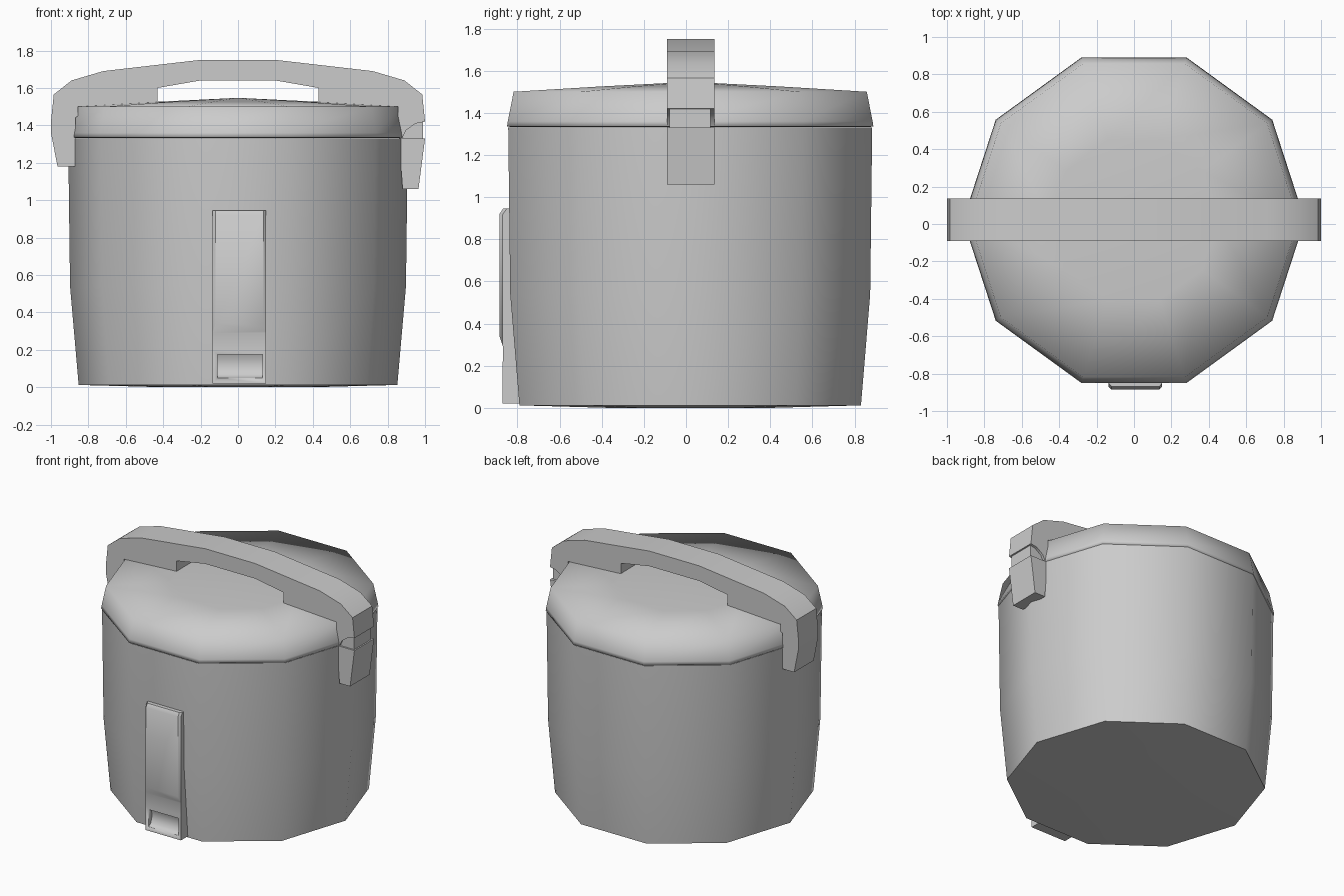
import bpy, bmesh, math

cube = bpy.data.objects.get("Cube")
if cube:
    bpy.data.objects.remove(cube, do_unlink=True)

GREY = (0.6, 0.6, 0.6, 1.0)
grey = bpy.data.materials.new("light_grey_plastic")
grey.use_nodes = True
grey.diffuse_color = GREY
grey.node_tree.nodes["Principled BSDF"].inputs["Base Color"].default_value = GREY

SIDES = 10
CENTRE_Y = 0.02


def finish(name, bm, angle):
    bmesh.ops.recalc_face_normals(bm, faces=bm.faces)
    mesh = bpy.data.meshes.new(name)
    bm.to_mesh(mesh)
    bm.free()
    mesh.materials.append(grey)
    obj = bpy.data.objects.new(name, mesh)
    bpy.context.collection.objects.link(obj)
    bpy.ops.object.select_all(action='DESELECT')
    obj.select_set(True)
    bpy.context.view_layer.objects.active = obj
    bpy.ops.object.shade_smooth_by_angle(angle=math.radians(angle))
    return obj


def turned(name, profile, angle):
    """Ten-sided solid from (radius, height) pairs; radius 0 makes a tip."""
    bm = bmesh.new()
    rings = []
    for r, z in profile:
        count = SIDES if r else 1
        rings.append([bm.verts.new((r * math.cos(math.tau * i / SIDES),
                                    CENTRE_Y + r * math.sin(math.tau * i / SIDES), z))
                      for i in range(count)])
    for low, high in zip(rings, rings[1:]):
        for i in range(SIDES):
            j = (i + 1) % SIDES
            if len(low) == 1:
                bm.faces.new((low[0], high[j], high[i]))
            elif len(high) == 1:
                bm.faces.new((low[i], low[j], high[0]))
            else:
                bm.faces.new((low[i], low[j], high[j], high[i]))
    return finish(name, bm, angle)


def prism(name, outline, start, end, axis, angle=30):
    """Extrude an outline along y (points x, z) or along x (points y, z)."""
    bm = bmesh.new()
    place = (lambda p, d: (p[0], d, p[1])) if axis == 'y' else (lambda p, d: (d, p[0], p[1]))
    a = [bm.verts.new(place(p, start)) for p in outline]
    b = [bm.verts.new(place(p, end)) for p in outline]
    bm.faces.new(a)
    bm.faces.new(b[::-1])
    for i in range(len(a)):
        j = (i + 1) % len(a)
        bm.faces.new((a[i], b[i], b[j], a[j]))
    return finish(name, bm, angle)


# Tub and lid
turned("tub", [(0, 0), (0.4, 0.0), (0.852, 0.012), (0.898, 0.54), (0.908, 1.33), (0, 1.33)], 45)
turned("lid", [(0.88, 1.332), (0.914, 1.335), (0.91, 1.36), (0.881, 1.5),
               (0.45, 1.525), (0, 1.547)], 100)

# Carrying handle: left arm reaches lower, right arm ends in a curved hinge
Y0, Y1 = -0.09, 0.135
outer = [(0.2, 1.75), (0.72, 1.69), (0.89, 1.64), (0.985, 1.565), (1.0, 1.42)]
inner = [(0.855, 1.45), (0.855, 1.5), (0.43, 1.505), (0.43, 1.6), (0.2, 1.64)]
hinge = [(0.95, 1.41), (0.9, 1.375), (0.88, 1.335), (0.865, 1.335)]
left_tip = [(0.87, 1.44), (0.87, 1.18), (0.965, 1.18), (1.0, 1.36)]


def flip(points):
    return [(-x, z) for x, z in points]


prism("handle", outer + hinge + inner + flip(inner[::-1]) + flip(left_tip)
      + flip(outer[::-1]), Y0, Y1, 'y')

# Hinge block and the clip hanging below it
prism("hinge_block", [(0.86, 1.33), (0.99, 1.33), (0.99, 1.42), (0.86, 1.42)],
      Y0 + 0.012, Y1 - 0.018, 'y')
prism("hinge_clip", [(0.86, 1.33), (1.0, 1.33), (0.965, 1.06), (0.88, 1.06)], Y0, Y1, 'y')

# Tap cover on the front, with softened outer edges
cover = prism("tap_cover", [(-0.78, 0.02), (-0.87, 0.02), (-0.87, 0.2), (-0.868, 0.29),
                            (-0.885, 0.34), (-0.885, 0.92), (-0.868, 0.945), (-0.78, 0.945)],
              -0.135, 0.15, 'x', 50)
bm = bmesh.new()
bm.from_mesh(cover.data)
rims = [e for e in bm.edges if len({round(v.co.x, 3) for v in e.verts}) == 1
        and all(v.co.y < -0.86 and v.co.z > 0.3 for v in e.verts)]
bmesh.ops.bevel(bm, geom=rims, offset=0.014, segments=1, affect='EDGES')
bm.to_mesh(cover.data)
bm.free()

# Scooped pocket at the foot of the cover
scoop = prism("pocket_cutter", [(-0.95, 0.05), (-0.868, 0.05), (-0.845, 0.07), (-0.832, 0.11),
                                (-0.835, 0.15), (-0.845, 0.175), (-0.95, 0.175)],
              -0.11, 0.13, 'x', 50)
scoop.hide_render = True
scoop.hide_viewport = True
cut = cover.modifiers.new("pocket", 'BOOLEAN')
cut.operation = 'DIFFERENCE'
cut.solver = 'EXACT'
cut.object = scoop
